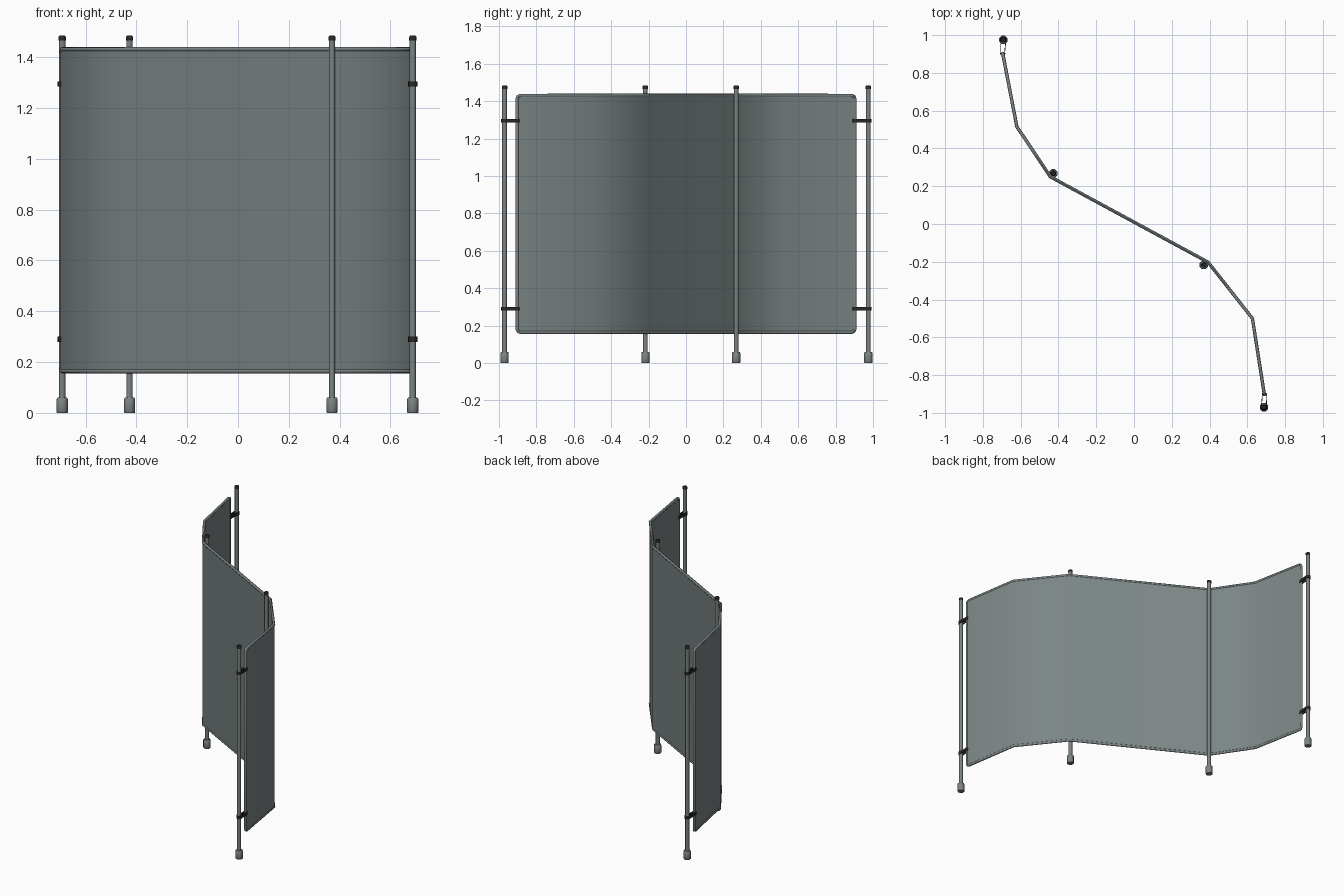
import bpy, bmesh, math
from mathutils import Vector

if "Cube" in bpy.data.objects:
    bpy.data.objects.remove(bpy.data.objects["Cube"])

def material(name, rgb):
    m = bpy.data.materials.new(name)
    m.diffuse_color = (*rgb, 1)
    m.use_nodes = True
    m.node_tree.nodes["Principled BSDF"].inputs["Base Color"].default_value = m.diffuse_color
    return m

GREY = material("screen grey", (0.20, 0.235, 0.235))
METAL = material("pole grey", (0.20, 0.23, 0.225))
BLACK = material("black plastic", (0.02, 0.02, 0.02))

# folded line of the screen seen from above, and the pole positions
PATH = [(-0.695, 0.903), (-0.62, 0.515), (-0.443, 0.25),
        (0.392, -0.202), (0.627, -0.50), (0.69, -0.903)]
POLES = [(-0.692, 0.975), (-0.427, 0.268), (0.37, -0.217), (0.688, -0.97)]
Z0, Z1 = 0.164, 1.431

def smooth(ob):
    bpy.ops.object.select_all(action='DESELECT')
    ob.select_set(True)
    bpy.context.view_layer.objects.active = ob
    bpy.ops.object.shade_smooth_by_angle(angle=math.radians(46))

def add(name, bm, mat):
    bmesh.ops.recalc_face_normals(bm, faces=bm.faces)
    me = bpy.data.meshes.new(name)
    bm.to_mesh(me)
    bm.free()
    me.materials.append(mat)
    ob = bpy.data.objects.new(name, me)
    bpy.context.collection.objects.link(ob)
    smooth(ob)
    return ob

def turned(name, xy, profile, mat, sides=8):
    """Closed solid of revolution from (radius, height) pairs."""
    bm = bmesh.new()
    rings = [[bm.verts.new((xy[0] + r * math.cos(2 * math.pi * (i + .5) / sides),
                            xy[1] + r * math.sin(2 * math.pi * (i + .5) / sides), z))
              for i in range(sides)] for r, z in profile]
    for a, b in zip(rings, rings[1:]):
        for i in range(sides):
            j = (i + 1) % sides
            bm.faces.new((a[i], a[j], b[j], b[i]))
    bm.faces.new(rings[0][::-1])
    bm.faces.new(rings[-1])
    return add(name, bm, mat)

# fabric sheet: a closed slab following the folded line
def offset_path(d):
    pts = [Vector(p) for p in PATH]
    out = []
    for i, p in enumerate(pts):
        a = (p - pts[max(i - 1, 0)]).normalized() if i else (pts[1] - p).normalized()
        b = (pts[i + 1] - p).normalized() if i < len(pts) - 1 else a
        t = (a + b).normalized()
        out.append(p + Vector((-t.y, t.x)) * d / t.dot(a))
    return out

bm = bmesh.new()
outline = offset_path(0.005) + offset_path(-0.005)[::-1]
lo = [bm.verts.new((p.x, p.y, Z0)) for p in outline]
hi = [bm.verts.new((p.x, p.y, Z1)) for p in outline]
n = len(outline)
for i in range(n):
    j = (i + 1) % n
    bm.faces.new((lo[i], lo[j], hi[j], hi[i]))
for i in range(n // 2 - 1):
    for ring in (lo, hi):
        bm.faces.new((ring[i], ring[i + 1], ring[n - 2 - i], ring[n - 1 - i]))
add("screen_sheet", bm, GREY)

# tubular rim with small rounded corners
def corner(end, nxt, z, zdir):
    e, d = Vector(end), (Vector(nxt) - Vector(end)).normalized()
    r = 0.018
    return [(*(e + d * r * (1 - math.cos(a))), z + zdir * r * (1 - math.sin(a)))
            for a in (0, math.pi / 4, math.pi / 2)]

mid = PATH[1:-1]
loop = corner(PATH[0], PATH[1], Z1, -1) + [(*p, Z1) for p in mid]
loop += corner(PATH[-1], PATH[-2], Z1, -1)[::-1]
loop += corner(PATH[-1], PATH[-2], Z0, 1) + [(*p, Z0) for p in mid[::-1]]
loop += corner(PATH[0], PATH[1], Z0, 1)[::-1]
cu = bpy.data.curves.new("screen_rim", 'CURVE')
cu.dimensions = '3D'
cu.bevel_depth = 0.009
cu.bevel_resolution = 2
sp = cu.splines.new('POLY')
sp.points.add(len(loop) - 1)
for q, p in zip(sp.points, loop):
    q.co = (*p, 1)
sp.use_cyclic_u = True
cu.materials.append(GREY)
rim = bpy.data.objects.new("screen_rim", cu)
bpy.context.collection.objects.link(rim)
bpy.ops.object.select_all(action='DESELECT')
rim.select_set(True)
bpy.context.view_layer.objects.active = rim
bpy.ops.object.convert(target='MESH')
smooth(bpy.context.object)

# poles with feet and end caps
for k, xy in enumerate(POLES, 1):
    turned(f"pole_{k}", xy, [(0.0135, 0.03), (0.0135, 1.47)], METAL)
    turned(f"foot_{k}", xy, [(0.022, 0), (0.024, 0.003), (0.024, 0.054), (0.020, 0.06)], METAL)
    turned(f"pole_cap_{k}", xy, [(0.0155, 1.466), (0.0155, 1.480), (0.011, 1.485)], BLACK)

# strap clips joining the end poles to the screen edge
def clip(name, pole, edge, z):
    c, e = Vector(pole), Vector(edge)
    d = (e - c).normalized()
    s = Vector((-d.y, d.x))
    def ring(grow):
        pts = []
        for ctr, r, sign in ((c, 0.0145, -1), (e, 0.0105, 1)):
            for i in range(9):
                a = math.radians(-120 + 30 * i)
                pts.append(ctr + (d * math.cos(a) + s * math.sin(a)) * sign * (r + grow))
        return pts
    inner, outer = ring(-0.001), ring(0.0035)
    bm = bmesh.new()
    h = 0.01
    layers = [[bm.verts.new((p.x, p.y, z + dz)) for p in pts]
              for pts, dz in ((inner, -h), (outer, -h), (outer, h), (inner, h))]
    m = len(inner)
    for a in range(4):
        A, B = layers[a], layers[(a + 1) % 4]
        for i in range(m):
            j = (i + 1) % m
            bm.faces.new((A[i], A[j], B[j], B[i]))
    add(name, bm, BLACK)

for side, pole, edge in (("left", POLES[0], PATH[0]), ("right", POLES[3], PATH[-1])):
    for level, z in (("lower", 0.29), ("upper", 1.295)):
        clip(f"{side}_{level}_clip", pole, edge, z)
